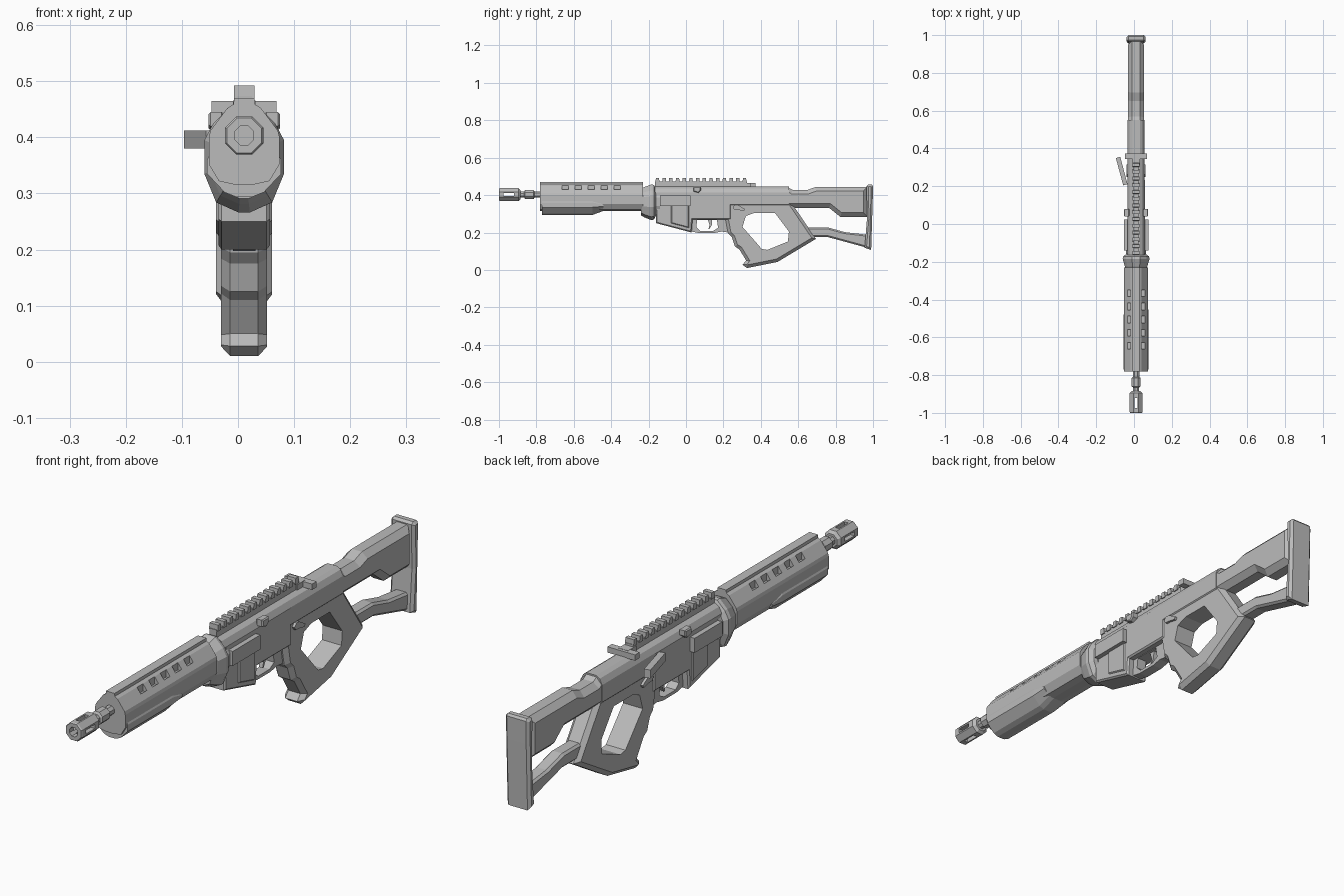
import bpy, bmesh, math
from mathutils import Matrix, Vector

CX, AXIS = 0.011, 0.403      # centre plane and bore height

gray = bpy.data.materials.new("gray")
gray.diffuse_color = (0.5, 0.5, 0.5, 1)


def finish(name, bm):
    bmesh.ops.recalc_face_normals(bm, faces=bm.faces)
    me = bpy.data.meshes.new(name)
    bm.to_mesh(me)
    bm.free()
    me.materials.append(gray)
    ob = bpy.data.objects.new(name, me)
    bpy.context.collection.objects.link(ob)
    return ob


def side_prism(name, pts, w, c=0.0, x=CX):
    """Side profile (y, z) made 2*w thick, with chamfer c on both rims."""
    bm = bmesh.new()
    h = w - c
    a = [bm.verts.new((x - h, y, z)) for y, z in pts]
    b = [bm.verts.new((x + h, y, z)) for y, z in pts]
    caps = [bm.faces.new(a), bm.faces.new(b)]
    for i in range(len(pts)):
        j = (i + 1) % len(pts)
        bm.faces.new((a[i], a[j], b[j], b[i]))
    bmesh.ops.recalc_face_normals(bm, faces=bm.faces)
    if c:
        for f in caps:
            bmesh.ops.inset_region(bm, faces=[f], thickness=c, depth=c,
                                   use_even_offset=True)
    return finish(name, bm)


def loft(name, stations):
    """Stations of (y, half section [(x, z)]) mirrored and skinned along y."""
    bm = bmesh.new()
    rings = []
    for y, half in stations:
        full = half + [(-x, z) for x, z in reversed(half) if x > 1e-5]
        rings.append([bm.verts.new((CX + x, y, z)) for x, z in full])
    n = len(rings[0])
    for r, s in zip(rings, rings[1:]):
        for i in range(n):
            j = (i + 1) % n
            bm.faces.new((r[i], r[j], s[j], s[i]))
    bm.faces.new(rings[0])
    bm.faces.new(rings[-1])
    return finish(name, bm)


def turned(name, profile, sides=8):
    """Profile (y, radius) turned around the bore axis."""
    def half(r):
        angles = [math.pi * (i + 0.5) * 2 / sides for i in range(sides // 2)]
        return [(r * math.sin(a), AXIS + r * math.cos(a)) for a in angles]
    return loft(name, [(y, half(r / math.cos(math.pi / sides))) for y, r in profile])


def box(name, x0, x1, y0, y1, z0, z1):
    return side_prism(name, [(y0, z0), (y1, z0), (y1, z1), (y0, z1)],
                      (x1 - x0) / 2, x=CX + (x0 + x1) / 2)


def cut(ob, cutters):
    for c in cutters:
        m = ob.modifiers.new("cut", 'BOOLEAN')
        m.operation, m.solver, m.object = 'DIFFERENCE', 'EXACT', c
    bpy.context.view_layer.update()
    me = bpy.data.meshes.new_from_object(
        ob.evaluated_get(bpy.context.evaluated_depsgraph_get()))
    ob.modifiers.clear()
    ob.data = me
    for c in cutters:
        bpy.data.objects.remove(c)


# Muzzle brake with open bore and side, top and bottom slots
brake = turned("muzzle_brake", [(-1.0, 0.031), (-0.995, 0.034), (-0.895, 0.034), (-0.885, 0.024)])
cut(brake, [turned("bore_cutter", [(-1.1, 0.017), (-0.91, 0.017)]),
            box("slot_cutter_side", -0.06, 0.06, -0.975, -0.92, AXIS - 0.008, AXIS + 0.008),
            box("slot_cutter_top", -0.008, 0.008, -0.975, -0.92, AXIS - 0.06, AXIS + 0.06)])

# Barrel with collar ring
turned("barrel", [(-0.89, 0.016), (-0.865, 0.016), (-0.86, 0.024), (-0.815, 0.024),
                  (-0.81, 0.017), (-0.74, 0.017)])

# Handguard with vent slots on both upper slopes
guard_half = [(0.018, 0.47), (0.019, 0.459), (0.03, 0.452), (0.06, 0.412),
              (0.063, 0.40), (0.063, 0.352), (0.045, 0.322), (0.018, 0.316)]
handguard = loft("handguard", [(-0.78, guard_half), (-0.23, guard_half)])
slots = []
for i in range(5):
    y = -0.645 + i * 0.0695
    for s in (-1, 1):
        xs = sorted((s * 0.03, s * 0.046))
        slots.append(box("vent_cutter", xs[0], xs[1], y - 0.018, y + 0.018, 0.424, 0.5))
cut(handguard, slots)

# Lower forearm, rising at its rear end
fore = [(0.060, 0.372), (0.066, 0.36), (0.066, 0.335), (0.035, 0.302), (0.015, 0.294)]
fore_end = [(0.060, 0.352), (0.064, 0.348), (0.064, 0.34), (0.035, 0.32), (0.015, 0.316)]
loft("lower_forearm", [(-0.77, fore), (-0.50, fore), (-0.44, fore_end)])

# Neck and flared collar in front of the receiver
collar = [(0.022, 0.457), (0.055, 0.425), (0.071, 0.395), (0.071, 0.335), (0.05, 0.284), (0.01, 0.266)]


def scaled(k):
    return [(x * k, 0.365 + (z - 0.365) * k) for x, z in collar]


loft("collar", [(-0.24, scaled(0.75)), (-0.222, scaled(0.85)), (-0.185, scaled(1.0)),
                (-0.172, scaled(0.97)), (-0.16, scaled(0.75)), (-0.14, scaled(0.75))])

# Upper receiver
upper = [(0.02, 0.445), (0.034, 0.436), (0.045, 0.415), (0.045, 0.35), (0.035, 0.34)]
loft("upper_receiver", [(-0.165, upper), (0.55, upper)])

# Front housing with its sloping underside
side_prism("front_housing", [(-0.16, 0.42), (-0.16, 0.25), (0.03, 0.2), (0.035, 0.27),
                             (0.24, 0.27), (0.24, 0.42)], 0.046, 0.006)
box("side_cover", -0.065, 0.065, -0.14, 0.025, 0.342, 0.397)
side_prism("housing_panel", [(-0.08, 0.36), (-0.08, 0.25), (0.015, 0.225), (0.015, 0.36)], 0.05, 0.004)

# Rear body and grip, one profile with a large opening
grip = side_prism("grip", [(0.2, 0.43), (0.21, 0.275), (0.225, 0.195), (0.245, 0.175),
                           (0.262, 0.125), (0.285, 0.11), (0.322, 0.05), (0.302, 0.028),
                           (0.325, 0.01), (0.49, 0.043), (0.695, 0.166), (0.57, 0.35),
                           (0.535, 0.435)], 0.041, 0.016)
cut(grip, [side_prism("grip_cutter", [(0.32, 0.288), (0.365, 0.305), (0.475, 0.305), (0.55, 0.205),
                                      (0.545, 0.152), (0.435, 0.107), (0.405, 0.112),
                                      (0.302, 0.23)], 0.2)])

# Trigger guard and trigger
loop = side_prism("trigger_guard", [(0.03, 0.28), (0.03, 0.205), (0.07, 0.197), (0.15, 0.197),
                                    (0.19, 0.205), (0.225, 0.2), (0.225, 0.28)], 0.02)
cut(loop, [side_prism("guard_cutter", [(0.06, 0.268), (0.055, 0.228), (0.075, 0.209), (0.145, 0.209),
                                       (0.172, 0.225), (0.165, 0.268)], 0.2)])
side_prism("trigger", [(0.115, 0.275), (0.14, 0.275), (0.138, 0.24), (0.125, 0.218), (0.12, 0.22),
                       (0.126, 0.24)], 0.008)

# Top rail: base strip and repeated teeth
box("rail_base", -0.014, 0.014, -0.165, 0.325, 0.44, 0.474)
for i in range(14):
    y = -0.163 + i * 0.0358
    side_prism("rail_tooth", [(y, 0.468), (y + 0.021, 0.468), (y + 0.019, 0.492),
                              (y + 0.002, 0.492)], 0.018)

# Cocking handle across the top, and bolt lever on the left
box("cocking_handle", -0.058, 0.058, 0.345, 0.372, 0.443, 0.465)
box("cocking_stem", -0.02, 0.02, 0.31, 0.36, 0.44, 0.466)
lever = box("bolt_lever", -0.012, 0.012, -0.075, 0.075, 0.38, 0.412)
lever.data.transform(Matrix.Translation(Vector((-0.065, 0.28, 0))) @
                     Matrix.Rotation(math.radians(15), 4, 'Z') @
                     Matrix.Translation(Vector((-CX, 0, 0))))

# Deflectors and selector levers on both sides
for s in (-1, 1):
    side_prism("deflector", [(0.04, 0.445), (0.08, 0.445), (0.08, 0.425), (0.065, 0.412),
                             (0.04, 0.42)], 0.014, 0.004, CX + s * 0.05)
    side_prism("selector", [(0.25, 0.335), (0.262, 0.348), (0.28, 0.346), (0.315, 0.325),
                            (0.31, 0.315), (0.275, 0.322), (0.258, 0.322)], 0.006, 0, CX + s * 0.045)

# Stock: tube, lower strut and butt plate
side_prism("stock_tube", [(0.52, 0.442), (0.545, 0.442), (0.57, 0.428), (0.65, 0.428), (0.695, 0.444),
                          (0.97, 0.444), (0.97, 0.284), (0.825, 0.284), (0.765, 0.332),
                          (0.52, 0.332)], 0.043, 0.022)
side_prism("stock_strut", [(0.62, 0.228), (0.755, 0.228), (0.85, 0.202), (0.97, 0.188),
                           (0.97, 0.118), (0.76, 0.175), (0.62, 0.175)], 0.028, 0.008)
side_prism("butt_plate", [(0.965, 0.448), (0.975, 0.456), (0.993, 0.456), (1.0, 0.448), (0.998, 0.36),
                          (0.99, 0.107), (0.955, 0.118), (0.968, 0.28)], 0.05, 0.01)
